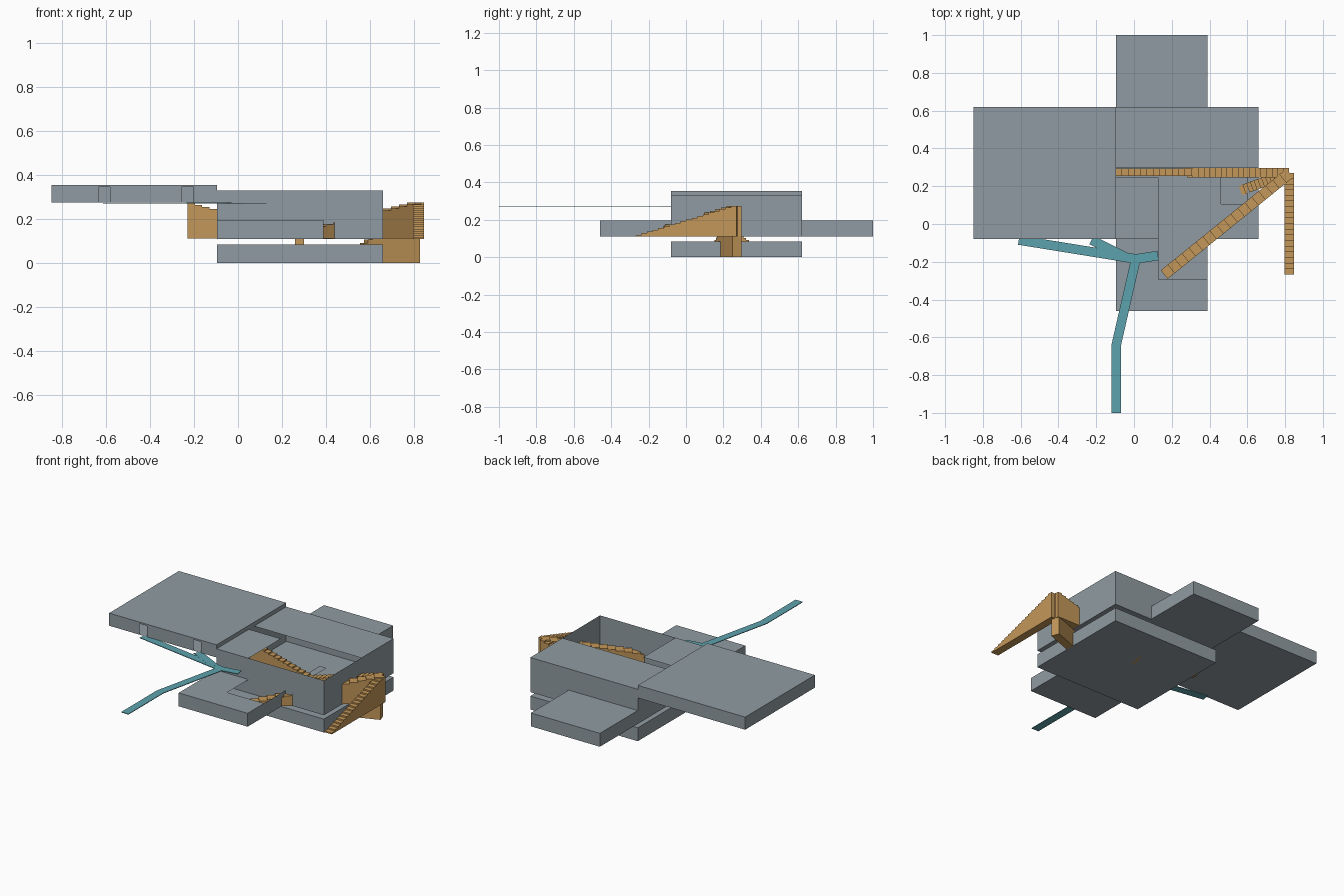
import bpy, bmesh, math
from mathutils import Vector

if "Cube" in bpy.data.objects:
    bpy.data.objects.remove(bpy.data.objects["Cube"])


def material(name, rgb):
    m = bpy.data.materials.new(name)
    m.diffuse_color = (*rgb, 1)
    m.use_nodes = True
    m.node_tree.nodes["Principled BSDF"].inputs["Base Color"].default_value = m.diffuse_color
    return m


GREY = material("slate grey", (0.28, 0.33, 0.36))
TAN = material("timber tan", (0.55, 0.31, 0.10))
TEAL = material("walkway teal", (0.11, 0.36, 0.42))


def finish(name, bm, mat):
    me = bpy.data.meshes.new(name)
    bm.to_mesh(me)
    bm.free()
    me.materials.append(mat)
    ob = bpy.data.objects.new(name, me)
    bpy.context.collection.objects.link(ob)
    return ob


def panel(bm, rect, holes, place, flip):
    """Flat rectangle (u0, v0, u1, v1) with rectangular holes left out."""
    u0, v0, u1, v1 = rect
    us = sorted({u0, u1} | {u for h in holes for u in (h[0], h[2]) if u0 < u < u1})
    vs = sorted({v0, v1} | {v for h in holes for v in (h[1], h[3]) if v0 < v < v1})
    for a, b in zip(us, us[1:]):
        for c, d in zip(vs, vs[1:]):
            mu, mv = (a + b) / 2, (c + d) / 2
            if any(h[0] < mu < h[2] and h[1] < mv < h[3] for h in holes):
                continue
            pts = [(a, c), (b, c), (b, d), (a, d)]
            if flip:
                pts.reverse()
            bm.faces.new([bm.verts.new(place(*p)) for p in pts])


def room(name, x, y, z, holes=None, skip=()):
    """Thin-walled box; holes maps a side to its openings."""
    holes = holes or {}
    xy, xz, yz = ((x[0], y[0], x[1], y[1]), (x[0], z[0], x[1], z[1]),
                  (y[0], z[0], y[1], z[1]))
    sides = {
        "bottom": (xy, lambda u, v: (u, v, z[0]), True),
        "top": (xy, lambda u, v: (u, v, z[1]), False),
        "front": (xz, lambda u, v: (u, y[0], v), False),
        "back": (xz, lambda u, v: (u, y[1], v), True),
        "left": (yz, lambda u, v: (x[0], u, v), True),
        "right": (yz, lambda u, v: (x[1], u, v), False),
    }
    bm = bmesh.new()
    for side, (rect, place, flip) in sides.items():
        if side not in skip:
            panel(bm, rect, holes.get(side, []), place, flip)
    bmesh.ops.remove_doubles(bm, verts=bm.verts, dist=1e-5)
    bmesh.ops.dissolve_limit(bm, angle_limit=0.01, verts=bm.verts, edges=bm.edges)
    return finish(name, bm, GREY)


def stair(name, foot, head, width, steps=18):
    """Solid flight with a flat base, rising from foot to head."""
    foot, head = Vector(foot), Vector(head)
    run = Vector((head.x - foot.x, head.y - foot.y, 0))
    side = Vector((-run.y, run.x, 0)).normalized() * width
    rise = head.z - foot.z
    prof = [(0, 0)]
    for i in range(steps):
        prof += [(i / steps, rise * (i + 1) / steps),
                 ((i + 1) / steps, rise * (i + 1) / steps)]
    prof.append((1, 0))
    bm = bmesh.new()
    vs = [bm.verts.new(foot + run * t + Vector((0, 0, h)) - side / 2) for t, h in prof]
    face = bm.faces.new(vs)
    ext = bmesh.ops.extrude_face_region(bm, geom=[face])
    bmesh.ops.translate(bm, vec=side,
                        verts=[g for g in ext["geom"] if isinstance(g, bmesh.types.BMVert)])
    bmesh.ops.recalc_face_normals(bm, faces=bm.faces)
    return finish(name, bm, TAN)


def walkway(name, points, z=0.274, width=0.05, thick=0.004):
    """Thin ribbon with mitred bends."""
    pts = [Vector(p) for p in points]
    bm = bmesh.new()
    rows = []
    for i, p in enumerate(pts):
        dirs = [(b - a).normalized() for a, b in zip(pts, pts[1:])]
        d0, d1 = dirs[max(i - 1, 0)], dirs[min(i, len(dirs) - 1)]
        n = Vector((-(d0 + d1).y, (d0 + d1).x)).normalized()
        half = width / 2 / n.dot(Vector((-d1.y, d1.x)))
        rows.append([bm.verts.new((*(p + n * s * half), z)) for s in (-1, 1)])
    for a, b in zip(rows, rows[1:]):
        bm.faces.new((a[0], b[0], b[1], a[1]))
    ext = bmesh.ops.extrude_face_region(bm, geom=list(bm.faces))
    bmesh.ops.translate(bm, vec=(0, 0, -thick),
                        verts=[g for g in ext["geom"] if isinstance(g, bmesh.types.BMVert)])
    bmesh.ops.recalc_face_normals(bm, faces=bm.faces)
    return finish(name, bm, TEAL)


# Ground block
room("ground_block", (-0.095, 0.66), (-0.08, 0.62), (0, 0.085))

# Main hall with an open roof and stair wells in the floor
room("main_hall", (-0.095, 0.66), (-0.08, 0.62), (0.11, 0.33),
     {"top": [(-0.095, 0.245, 0.66, 0.297), (0.13, -0.08, 0.66, 0.25)],
      "bottom": [(0.26, 0.30, 0.30, 0.45), (0.46, 0.105, 0.60, 0.245)]})

# Long low wings in front of and behind the hall
room("front_wing", (-0.095, 0.39), (-0.46, -0.08), (0.11, 0.195),
     {"top": [(0.13, -0.295, 0.39, -0.08)]}, skip=("back",))
room("back_wing", (-0.095, 0.39), (0.62, 1.0), (0.11, 0.195), skip=("front",))

# Raised side block with two doorways
room("raised_block", (-0.85, -0.095), (-0.08, 0.62), (0.275, 0.355),
     {"front": [(-0.635, 0.275, -0.583, 0.345), (-0.257, 0.275, -0.203, 0.345)]})

# Flights of stairs
stair("west_stair", (0.37, 0.275, 0.111), (-0.23, 0.275, 0.272), 0.04)
stair("east_stair", (0.28, 0.271, 0.111), (0.82, 0.271, 0.275), 0.052)
stair("diagonal_stair", (0.16, -0.268, 0.111), (0.825, 0.27, 0.275), 0.058)
stair("outer_stair", (0.822, -0.268, 0.11), (0.822, 0.27, 0.275), 0.05)
stair("lower_stair", (0.465, 0.14, 0), (0.82, 0.272, 0.274), 0.052)
stair("cellar_stair", (0.28, 0.43, 0), (0.28, 0.295, 0.115), 0.04, 10)

# Walkways
walkway("main_walkway", [(-0.095, -1.0), (-0.095, -0.645), (0.01, -0.185)])
walkway("west_walkway", [(-0.61, -0.085), (0.01, -0.185), (0.127, -0.167)])
walkway("door_walkway", [(-0.225, -0.085), (-0.04, -0.178)], z=0.2745)
